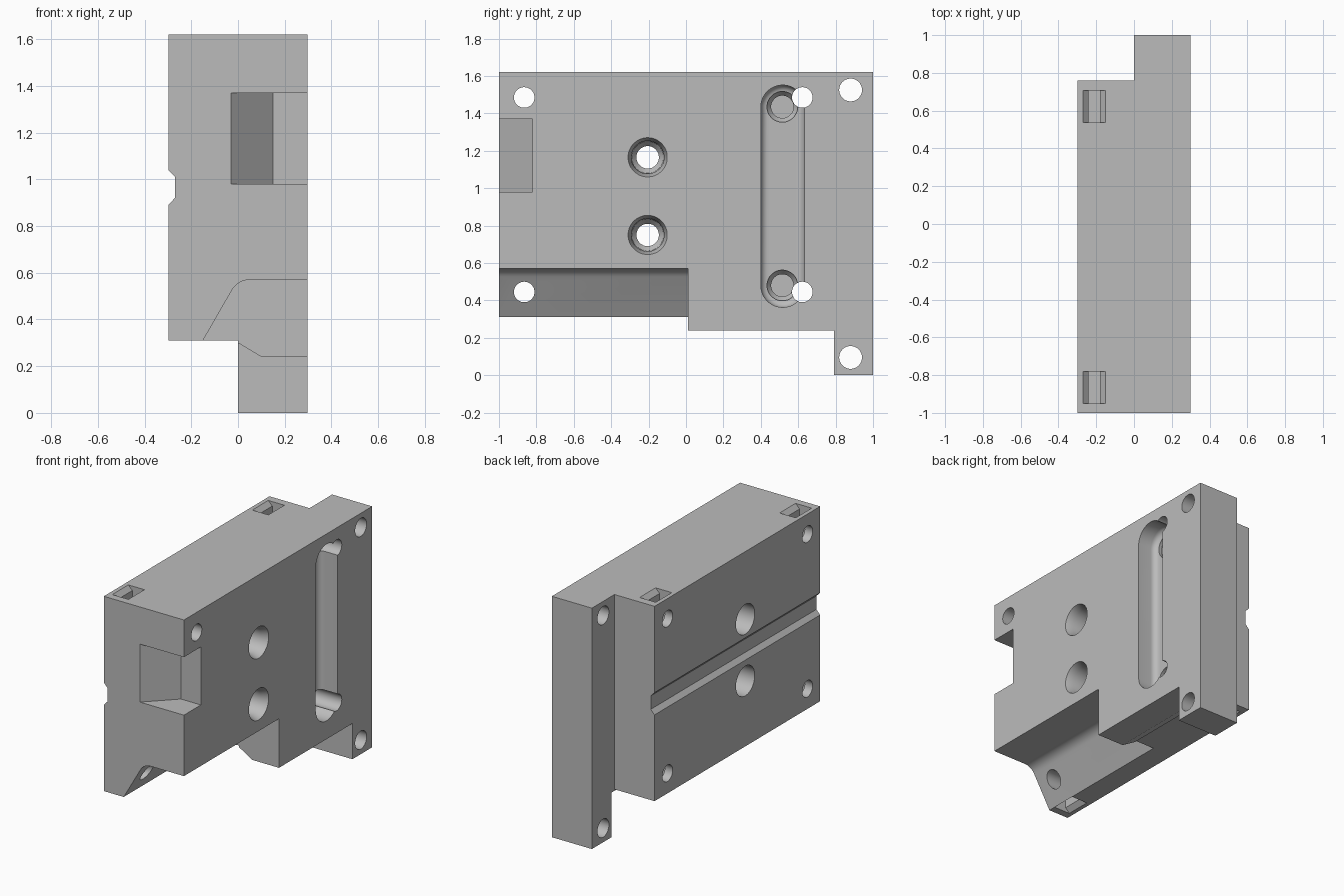
import bpy, bmesh
from math import sin, cos, pi, radians

if "Cube" in bpy.data.objects:
    bpy.data.objects.remove(bpy.data.objects["Cube"], do_unlink=True)

W, TOP, BOTTOM = 0.298, 1.62, 0.31   # half width, top and bottom of the block

grey = bpy.data.materials.new("plain grey")
grey.use_nodes = True
grey.diffuse_color = (0.5, 0.5, 0.5, 1)
grey.node_tree.nodes["Principled BSDF"].inputs["Base Color"].default_value = (0.5, 0.5, 0.5, 1)


def loft(name, rings):
    """Solid skinned through equal-length rings of points, capped at both ends."""
    bm = bmesh.new()
    loops = [[bm.verts.new(p) for p in ring] for ring in rings]
    n = len(loops[0])
    for a, b in zip(loops, loops[1:]):
        for i in range(n):
            j = (i + 1) % n
            bm.faces.new((a[i], a[j], b[j], b[i]))
    bm.faces.new(loops[0])
    bm.faces.new(loops[-1])
    bmesh.ops.recalc_face_normals(bm, faces=bm.faces)
    mesh = bpy.data.meshes.new(name)
    bm.to_mesh(mesh)
    bm.free()
    mesh.materials.append(grey)
    ob = bpy.data.objects.new(name, mesh)
    bpy.context.collection.objects.link(ob)
    return ob


def prism_y(name, profile, y0, y1):
    return loft(name, [[(x, y, z) for x, z in profile] for y in (y0, y1)])


def prism_z(name, profile, z0, z1):
    return loft(name, [[(x, y, z) for x, y in profile] for z in (z0, z1)])


def box(name, x0, x1, y0, y1, z0, z1):
    return prism_z(name, [(x0, y0), (x1, y0), (x1, y1), (x0, y1)], z0, z1)


def bore(name, y, z, steps, half=0.0, n=40):
    """Turned cutter along x from (x, radius) steps; half stretches it into a slot."""
    rings = []
    for x, r in steps:
        angles = [2 * pi * (i + 0.5) / n for i in range(n)]
        rings.append([(x, y + r * cos(a), z + r * sin(a) + (half if sin(a) > 0 else -half))
                      for a in angles])
    return loft(name, rings)


def combine(target, tool, operation="DIFFERENCE"):
    tool.hide_render = True
    mod = target.modifiers.new(tool.name, "BOOLEAN")
    mod.operation, mod.object, mod.solver = operation, tool, "EXACT"
    bpy.context.view_layer.objects.active = target
    bpy.ops.object.modifier_apply(modifier=mod.name)
    bpy.data.objects.remove(tool, do_unlink=True)


# Main block with the V-sided groove along its left-hand face
block = prism_y("mounting_block", [
    (-W, BOTTOM), (-W, 0.89), (-0.27, 0.92), (-0.27, 1.01), (-W, 1.04), (-W, TOP),
    (W, TOP), (W, 0.24), (0.1, 0.24), (0, 0.3), (0, BOTTOM)], -1, 0.82)
combine(block, box("rear_step", -0.5, 0, 0.76, 1.2, 0, 2))

# Rear flange post
combine(block, box("rear_post", 0, W, 0.79, 1, 0, TOP), "UNION")

# Sloped undercut with a rounded inner corner
arc = [(0.05 + 0.087 * cos(radians(a)), 0.483 + 0.087 * sin(radians(a)))
       for a in range(150, 89, -10)]
combine(block, prism_y("undercut", [(-0.15, BOTTOM), *arc, (0.5, 0.57), (0.5, 0.1),
                                    (-0.15, 0.1)], -1.2, 0.01))

# Wedge pocket on the front corner
combine(block, prism_z("front_pocket", [(-0.05, -1.02), (0.15, -0.82), (0.5, -0.82),
                                        (0.5, -1.02)], 0.98, 1.37))

# Long rounded channel and the pits at its ends
fillet = [(0.2 - 0.04 * sin(radians(a)), 0.077 + 0.04 * cos(radians(a)))
          for a in range(0, 91, 15)]
combine(block, bore("channel", 0.517, 0.957, [(0.4, 0.117), *fillet], 0.477))
for z in (0.48, 1.435):
    combine(block, bore("channel_pit", 0.515, z, [(0.02, 0.06), (0.11, 0.06),
                                                  (0.14, 0.082), (0.4, 0.082)]))

# Stepped bolt holes
for z in (0.75, 1.165):
    combine(block, bore("bolt_hole", -0.205, z, [
        (-0.4, 0.1), (-0.17, 0.1), (-0.17, 0.06), (0.1, 0.06), (0.13, 0.085),
        (0.25, 0.088), (W, 0.105), (0.4, 0.105)]))

# Screw holes, each crossed by a nut slot with a chamfered mouth
for y in (-0.865, 0.622):
    for z, mouth, s in ((1.485, TOP, 1), (0.445, BOTTOM, -1)):
        combine(block, prism_y("nut_slot", [
            (-0.24, z - 0.085 * s), (-0.24, mouth - 0.03 * s), (-0.27, mouth),
            (-0.27, mouth + 0.1 * s), (-0.15, mouth + 0.1 * s), (-0.15, mouth),
            (-0.18, mouth - 0.03 * s), (-0.18, z - 0.085 * s)], y - 0.085, y + 0.085))
        combine(block, bore("screw_hole", y, z, [(-0.5, 0.055), (0.5, 0.055)]))

# Flange holes
for z in (0.095, 1.525):
    combine(block, bore("flange_hole", 0.88, z, [(-0.1, 0.061), (0.5, 0.061)]))

bpy.ops.object.select_all(action="DESELECT")
block.select_set(True)
bpy.context.view_layer.objects.active = block
bpy.ops.object.shade_smooth_by_angle(angle=radians(25))
